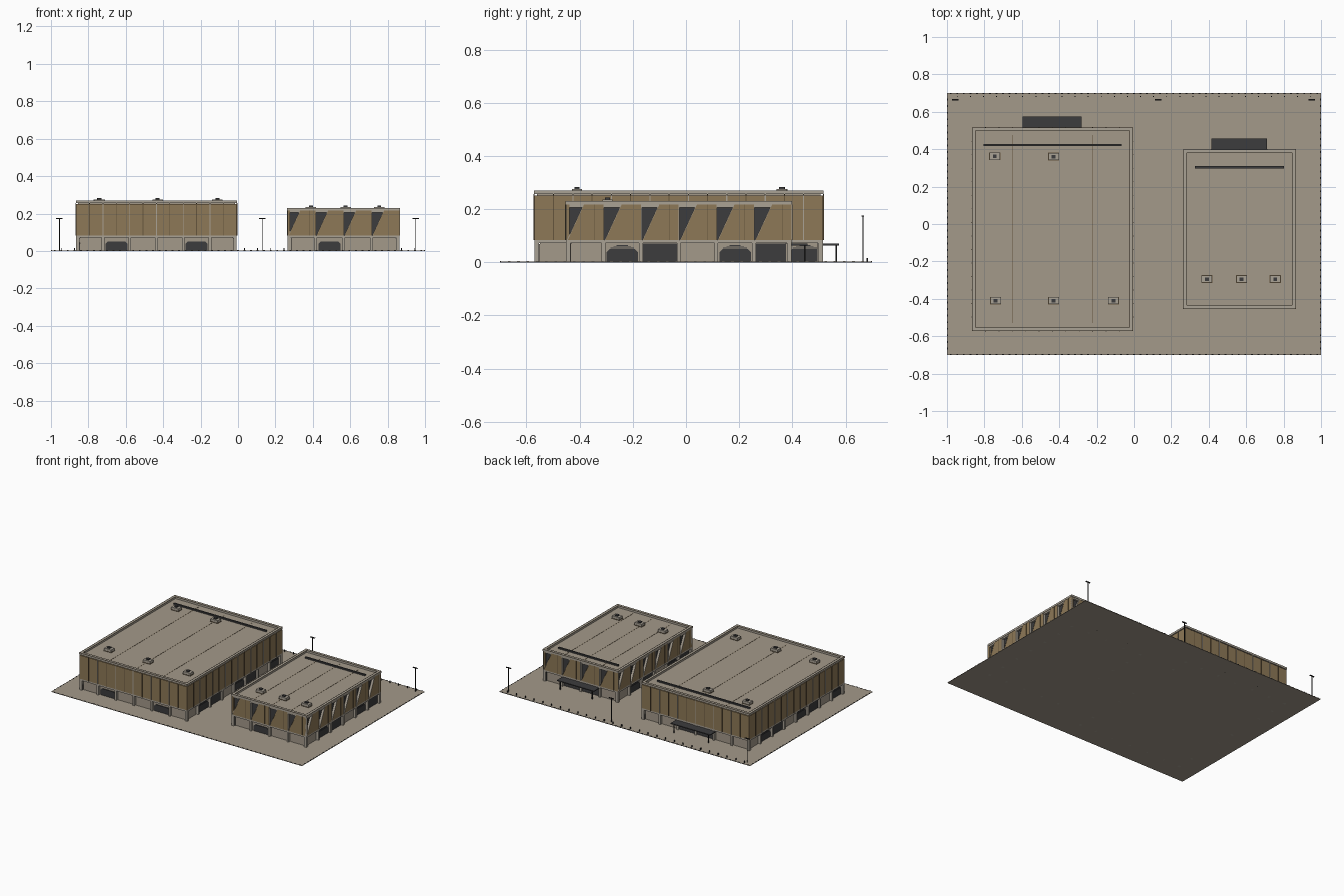
import bpy, bmesh
from mathutils import Vector

cube = bpy.data.objects.get("Cube")
if cube:
    bpy.data.objects.remove(cube, do_unlink=True)


def material(name, rgb):
    m = bpy.data.materials.new(name)
    m.use_nodes = True
    m.diffuse_color = (*rgb, 1)
    m.node_tree.nodes["Principled BSDF"].inputs["Base Color"].default_value = (*rgb, 1)
    return m


STONE = material("warm grey stone", (0.37, 0.32, 0.255))
TRIM = material("light grey trim", (0.40, 0.36, 0.30))
WOOD = material("timber cladding", (0.27, 0.19, 0.095))
SEAM = material("dark timber", (0.13, 0.09, 0.045))
DARK = material("charcoal", (0.045, 0.045, 0.047))
BLACK = material("black metal", (0.015, 0.015, 0.015))

parts = {}


def mesh_for(name, mat):
    return parts.setdefault(name, (bmesh.new(), mat))[0]


def prism(name, mat, low, high):
    """Solid between two matching polygons."""
    bm = mesh_for(name, mat)
    a = [bm.verts.new(p) for p in low]
    b = [bm.verts.new(p) for p in high]
    faces = [bm.faces.new(a), bm.faces.new(b)]
    for i in range(len(a)):
        j = (i + 1) % len(a)
        faces.append(bm.faces.new((a[i], a[j], b[j], b[i])))
    bmesh.ops.recalc_face_normals(bm, faces=faces)


def box(name, mat, x0, x1, y0, y1, z0, z1):
    base = [(x0, y0), (x1, y0), (x1, y1), (x0, y1)]
    prism(name, mat, [(*p, z0) for p in base], [(*p, z1) for p in base])


def block(name, mat, x, y, z0, w, d, h):
    box(name, mat, x - w / 2, x + w / 2, y - d / 2, y + d / 2, z0, z0 + h)


def ring(name, mat, r, inset, width, z0, z1):
    """Rectangular frame following the outline r."""
    x0, x1, y0, y1 = r[0] + inset, r[1] - inset, r[2] + inset, r[3] - inset
    box(name, mat, x0, x1, y0, y0 + width, z0, z1)
    box(name, mat, x0, x1, y1 - width, y1, z0, z1)
    box(name, mat, x0, x0 + width, y0 + width, y1 - width, z0, z1)
    box(name, mat, x1 - width, x1, y0 + width, y1 - width, z0, z1)


class Side:
    """One facade: u runs left to right seen from outside, d points outwards."""

    def __init__(self, origin, u, n, length):
        self.o, self.u, self.n, self.length = map(Vector, (origin, u, n)) and (
            Vector(origin), Vector(u), Vector(n), length)

    def solid(self, name, mat, pts, d0, d1):
        at = lambda d: [self.o + self.u * u + self.n * d + Vector((0, 0, z)) for u, z in pts]
        prism(name, mat, at(d0), at(d1))

    def rect(self, name, mat, u0, u1, z0, z1, d0, d1):
        self.solid(name, mat, [(u0, z0), (u1, z0), (u1, z1), (u0, z1)], d0, d1)


def sides_of(r):
    x0, x1, y0, y1 = r
    w, l = x1 - x0, y1 - y0
    return [Side((x0, y0, 0), (1, 0, 0), (0, -1, 0), w),
            Side((x1, y0, 0), (0, 1, 0), (1, 0, 0), l),
            Side((x1, y1, 0), (-1, 0, 0), (0, 1, 0), w),
            Side((x0, y1, 0), (0, -1, 0), (-1, 0, 0), l)]


FLOOR, MID, RECESS = 0.003, 0.08, 0.02


def ground_storey(tag, side, kinds):
    """Recessed bays between columns; each letter picks a bay type."""
    bay = side.length / len(kinds)
    for i, kind in enumerate(kinds):
        a, b = i * bay, (i + 1) * bay
        c = (a + b) / 2
        for u in ([a] if i else []):
            side.rect(tag + "columns", TRIM, u - 0.007, u + 0.007, 0, 0.072, -0.018, 0)
        if kind == "d":
            side.rect(tag + "glazing", DARK, a + 0.006, b - 0.006, FLOOR, 0.07, -RECESS, -0.015)
        elif kind in "cs":
            w = 0.059
            side.solid(tag + "vehicle_doors", DARK,
                       [(c - w, FLOOR), (c + w, FLOOR), (c + w, 0.038), (c + w - 0.012, 0.05),
                        (c - w + 0.012, 0.05), (c - w, 0.038)], -RECESS, -0.015)
        else:
            side.rect(tag + "wall_panels", STONE, a + 0.01, b - 0.01, FLOOR, 0.068, -RECESS, -0.016)
        if kind == "s":
            for k in range(3):
                h, z = 0.045 - 0.012 * k, 0.052 + 0.005 * k
                side.rect(tag + "door_louvres", DARK, c - h, c + h, z, z + 0.003, -RECESS, -0.015)


def body(tag, r, top, layouts):
    """Storeys, trims, parapet and roof shared by both buildings."""
    x0, x1, y0, y1 = r
    k = RECESS
    box(tag + "ground_walls", STONE, x0 + k, x1 - k, y0 + k, y1 - k, 0, MID)
    for x in (x0 + 0.009, x1 - 0.009):
        for y in (y0 + 0.009, y1 - 0.009):
            block(tag + "columns", TRIM, x, y, 0, 0.018, 0.018, 0.072)
    box(tag + "floor_band", TRIM, x0, x1, y0, y1, 0.072, 0.083)
    roof = top - 0.014
    box(tag + "roof", STONE, x0 + 0.01, x1 - 0.01, y0 + 0.01, y1 - 0.01, roof - 0.004, roof)
    ring(tag + "parapet", TRIM, r, -0.002, 0.02, top - 0.013, top)
    for inset in (-0.002, 0.0155):
        ring(tag + "coping_lines", SEAM, r, inset, 0.0025, top, top + 0.0008)
    for side, kinds in zip(sides_of(r), layouts):
        ground_storey(tag, side, kinds)
    # roof seams
    for i in (1, 2, 3):
        x = x0 + (x1 - x0) * i / 4
        block(tag + "roof_seams", SEAM, x, (y0 + y1) / 2, roof, 0.002, y1 - y0 - 0.08, 0.001)
    # low service duct across the back of the roof
    box(tag + "roof_duct", DARK, x0 + 0.06, x1 - 0.06, y1 - 0.099, y1 - 0.087, roof, roof + 0.01)
    return roof


def roof_unit(tag, x, y, z):
    block(tag + "roof_units", TRIM, x, y, z, 0.056, 0.038, 0.02)
    block(tag + "roof_unit_bases", SEAM, x, y, z, 0.06, 0.042, 0.003)
    block(tag + "roof_unit_fans", DARK, x, y, z + 0.02, 0.02, 0.02, 0.008)


def canopy(tag, x0, x1, y):
    box(tag + "canopy", DARK, x0, x1, y - 0.005, y + 0.06, 0.064, 0.07)
    for x in (x0 + 0.02, x1 - 0.02):
        block(tag + "canopy_posts", BLACK, x, y + 0.05, 0, 0.006, 0.006, 0.065)


# large building: ribbed timber upper storey
big = (-0.865, -0.007, -0.57, 0.515)
roof = body("large_", big, 0.27, ("gcggcg", "gsdgsdgs", "ggddgg", "gsdgsdgs"))
box("large_cladding", WOOD, *big[:2], *big[2:], 0.083, 0.252)
for side in sides_of(big):
    n = round(side.length / 0.0715)
    for i in range(1, n):
        u = i * side.length / n
        if i % 2:
            side.rect("large_dark_ribs", SEAM, u - 0.002, u + 0.002, 0.083, 0.257, 0, 0.004)
        else:
            side.rect("large_light_ribs", TRIM, u - 0.002, u + 0.002, 0.083, 0.257, 0, 0.004)
box("large_cladding_top", WOOD, *big[:2], *big[2:], 0.25, 0.2515)
for x, y in ((-0.745, 0.362), (-0.43, 0.36), (-0.74, -0.41), (-0.43, -0.41), (-0.11, -0.41)):
    roof_unit("large_", x, y, roof)
canopy("large_", -0.595, -0.28, 0.515)

# small building: tapering windows between timber panels
small = (0.265, 0.863, -0.452, 0.397)
roof = body("small_", small, 0.23, ("gcgg", "gsdgsd", "gddg", "gsdgsd"))
g = 0.014
box("small_window_core", DARK, small[0] + g, small[1] - g, small[2] + g, small[3] - g, 0.083, 0.21)
for side, bays in zip(sides_of(small), (4, 6, 4, 6)):
    bay = side.length / bays
    for i in range(bays):
        a, b = i * bay, (i + 1) * bay
        side.solid("small_timber_panels", WOOD,
                   [(a + 0.006, 0.083), (b, 0.083), (b, 0.218), (a + 0.068, 0.218)], -g, 0)
        side.solid("small_window_heads", TRIM,
                   [(a, 0.206), (a + 0.0625, 0.206), (a + 0.068, 0.218), (a, 0.218)], -g, -0.001)
        side.solid("small_window_reveals", TRIM,
                   [(a + 0.004, 0.083), (a + 0.007, 0.083), (a + 0.069, 0.218), (a + 0.066, 0.218)],
                   -g, 0.002)
        side.rect("small_fins", TRIM, a, a + 0.003, 0.083, 0.218, -g, 0.003)
        side.rect("small_panel_joints", SEAM, b - 0.035, b - 0.0335, 0.083, 0.218, -0.002, 0.002)
for x in (0.39, 0.575, 0.755):
    roof_unit("small_", x, -0.295, roof)
canopy("small_", 0.415, 0.71, 0.397)

# paved site with edge markers
box("site_slab", STONE, -1, 1, -0.7, 0.7, 0, FLOOR)
for i in range(57):
    x = -0.98 + i * 0.035
    for y in (-0.6975, 0.6975):
        block("edge_markers", BLACK, x, y, FLOOR, 0.01, 0.004, 0.002)
for i in range(39):
    y = -0.665 + i * 0.035
    for x in (-0.9975, 0.9975):
        block("edge_markers", BLACK, x, y, FLOOR, 0.004, 0.01, 0.002)

# bollards along the rear edge
for i in range(28):
    block("bollards", BLACK, -0.945 + i * 0.07, 0.682, FLOOR, 0.005, 0.005, 0.014)

# lamp posts
for x in (-0.955, 0.13, 0.95):
    block("lamp_posts", BLACK, x, 0.665, FLOOR, 0.004, 0.004, 0.17)
    block("lamp_heads", BLACK, x, 0.665, 0.172, 0.036, 0.009, 0.004)

# turn the collected parts into objects
for name, (bm, mat) in parts.items():
    me = bpy.data.meshes.new(name)
    bm.to_mesh(me)
    bm.free()
    me.materials.append(mat)
    bpy.context.scene.collection.objects.link(bpy.data.objects.new(name, me))
